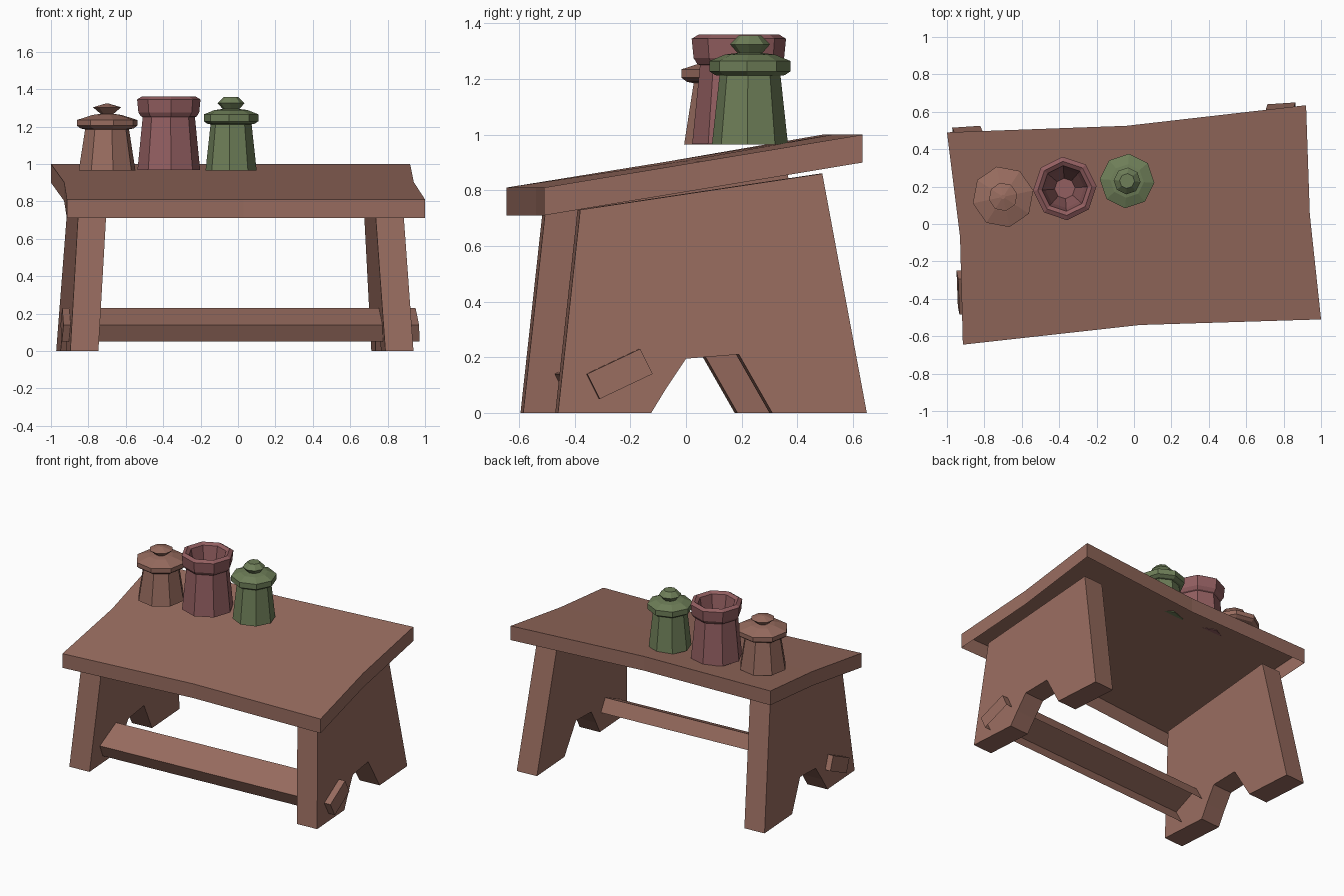
import bpy, bmesh, math

if "Cube" in bpy.data.objects:
    bpy.data.objects.remove(bpy.data.objects["Cube"])


def material(name, rgb):
    m = bpy.data.materials.new(name)
    lin = [((c / 255 + 0.055) / 1.055) ** 2.4 for c in rgb]
    m.diffuse_color = (*lin, 1)
    m.use_nodes = True
    m.node_tree.nodes["Principled BSDF"].inputs["Base Color"].default_value = m.diffuse_color
    return m


BROWN = material("warm_brown", (152, 108, 95))
ROSE = material("dusty_rose", (146, 94, 96))
GREEN = material("moss_green", (110, 126, 88))


def make(name, verts, faces, mat):
    me = bpy.data.meshes.new(name)
    me.from_pydata(verts, [], faces)
    bm = bmesh.new()
    bm.from_mesh(me)
    bmesh.ops.recalc_face_normals(bm, faces=bm.faces)
    bm.to_mesh(me)
    bm.free()
    me.materials.append(mat)
    ob = bpy.data.objects.new(name, me)
    bpy.context.collection.objects.link(ob)
    return ob


def bridge(name, a, b, mat, skip=()):
    """Solid between two matching loops; skip leaves side faces open."""
    n = len(a)
    faces = [list(range(n)), list(range(2 * n - 1, n - 1, -1))]
    faces += [(i, (i + 1) % n, n + (i + 1) % n, n + i)
              for i in range(n) if i not in skip]
    return make(name, a + b, faces, mat)


def lathe(name, centre, profile, mat, turn=0.0, sides=8):
    """Octagonal turned shape from (radius, z) points, capped at both ends."""
    verts = []
    for r, z in profile:
        for k in range(sides):
            t = math.radians(turn) + 2 * math.pi * k / sides
            verts.append((centre[0] + r * math.cos(t), centre[1] + r * math.sin(t), z))
    faces = []
    for j in range(len(profile) - 1):
        for k in range(sides):
            k2 = (k + 1) % sides
            faces.append((j * sides + k, j * sides + k2,
                          (j + 1) * sides + k2, (j + 1) * sides + k))
    last = (len(profile) - 1) * sides
    faces += [list(range(sides))[::-1], list(range(last, last + sides))]
    return make(name, verts, faces, mat)


# Crooked sloping tabletop: 3 x 3 grid with a skirt, open underneath
grid = [(-0.915, -0.645, 0.81), (0.03, -0.54, 0.81), (1.0, -0.51, 0.81),
        (-0.93, -0.07, 0.903), (0.0, -0.008, 0.905), (0.94, 0.05, 0.903),
        (-1.0, 0.49, 1.0), (-0.04, 0.525, 1.0), (0.92, 0.635, 1.0)]
rim = [0, 1, 2, 5, 8, 7, 6, 3]
verts = grid + [(grid[i][0], grid[i][1], grid[i][2] - 0.1) for i in rim]
faces = [(i, i + 1, i + 4, i + 3) for i in (0, 1, 3, 4)]
faces += [(rim[k], 9 + k, 9 + (k + 1) % 8, rim[(k + 1) % 8]) for k in range(8)]
make("tabletop", verts, faces, BROWN)

# Leaning leg panels with a notch cut between the feet
panel = [(-0.46, 0), (-0.125, 0), (-0.07, 0.09), (0, 0.195), (0.19, 0.21),
         (0.31, 0), (0.65, 0), (0.49, 0.86), (-0.38, 0.73)]
for name, side, x0, dy in (("right_leg_panel", 1, 0.907, 0),
                           ("left_leg_panel", -1, -0.937, -0.135)):
    outer = [(x0 - 0.068 * (y + dy) - side * 0.065 * z, y + dy, z) for y, z in panel]
    inner = [(x - side * 0.15, y - side * 0.01, z) for x, y, z in outer]
    bridge(name, outer, inner, BROWN)

# Tilted stretcher bar running through both panels, open on its underside
bar = [(-0.355, 0.14), (-0.165, 0.23), (-0.12, 0.14), (-0.31, 0.05)]
right = [(0.943 - 0.068 * y - 0.065 * z + 0.01, y, z) for y, z in bar]
left = [(-0.96 - 0.068 * (y - 0.13) + 0.065 * z - 0.015, y - 0.13, z) for y, z in bar]
bridge("stretcher", left, right, BROWN, skip=(2,))

# Three eight-sided jars
lathe("brown_lidded_jar", (-0.70, 0.145),
      [(0.155, 0.965), (0.12, 1.185), (0.145, 1.19), (0.165, 1.205), (0.165, 1.235),
       (0.08, 1.262), (0.035, 1.268), (0.077, 1.303), (0.012, 1.322)], BROWN, 12)
lathe("rose_open_jar", (-0.37, 0.19),
      [(0.168, 0.967), (0.14, 1.25), (0.15, 1.255), (0.163, 1.275), (0.17, 1.345),
       (0.145, 1.36), (0.122, 1.345), (0.105, 1.25), (0.055, 1.08)], ROSE, 4)
lathe("green_lidded_jar", (-0.037, 0.23),
      [(0.137, 0.965), (0.11, 1.212), (0.125, 1.214), (0.146, 1.228), (0.146, 1.265),
       (0.09, 1.288), (0.045, 1.294), (0.072, 1.325), (0.04, 1.357)], GREEN, -4)
